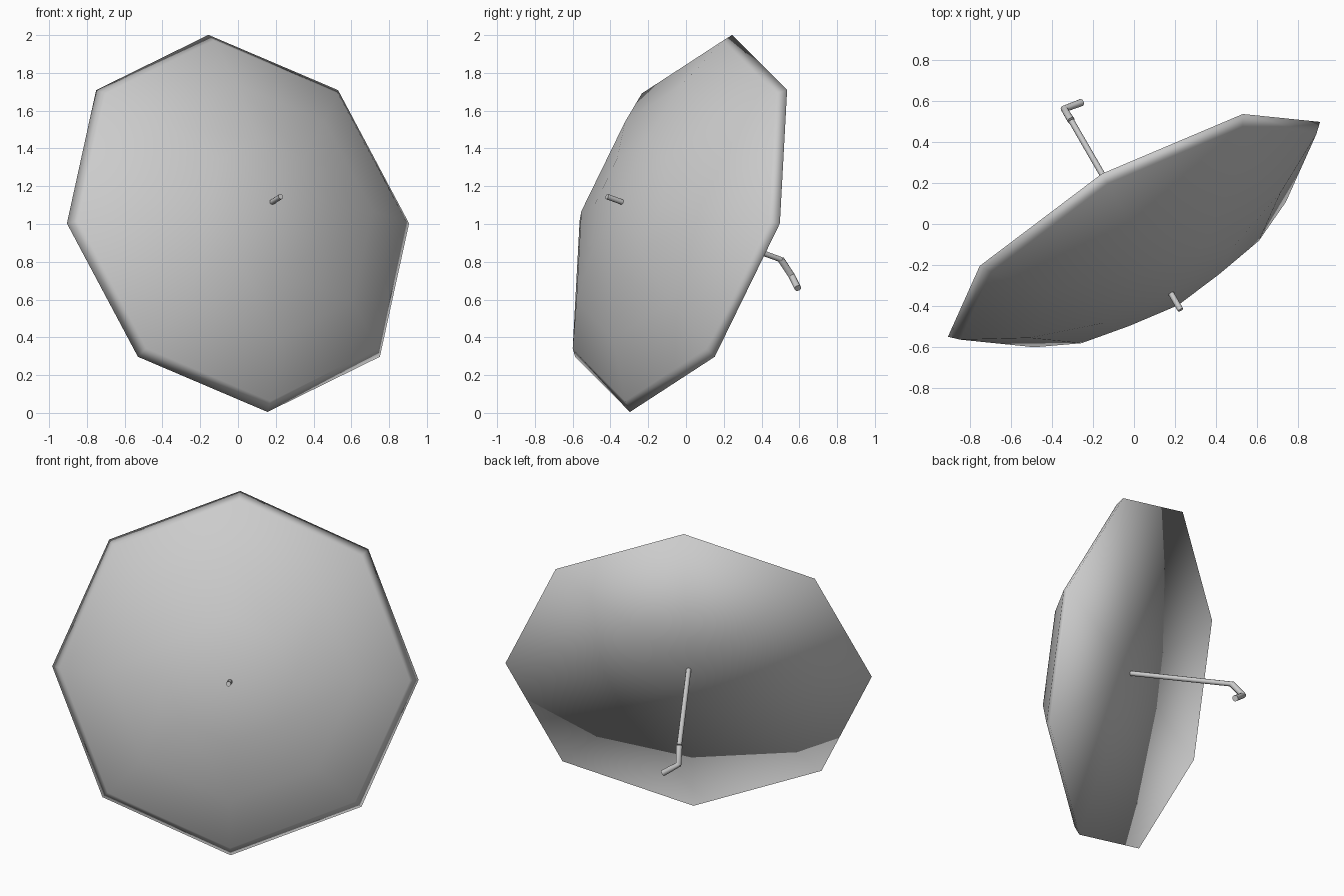
import bpy, bmesh, math
from mathutils import Matrix, Vector

old = bpy.data.objects.get("Cube")
if old:
    bpy.data.objects.remove(old, do_unlink=True)

# One pale grey for everything
grey = bpy.data.materials.new("pale_grey")
grey.use_nodes = True
colour = (0.6, 0.6, 0.6, 1)
grey.diffuse_color = colour
grey.node_tree.nodes["Principled BSDF"].inputs["Base Color"].default_value = colour

# Tilted frame: local z runs along the shaft to the tip, origin at the rim centre
frame = (Matrix.Translation((0, -0.026, 1.003))
         @ Matrix.Rotation(math.radians(30), 4, "Z")
         @ Matrix.Rotation(math.radians(72.6), 4, "X"))


def canopy():
    """Eight-sided dome closed by a flat underside, smooth all over."""
    sides = 8
    rings = [(0.36, 0.335), (0.705, 0.213), (1.0, 0.045), (1.046, 0)]
    bm = bmesh.new()
    apex = bm.verts.new((0, 0, 0.38))
    base = bm.verts.new((0, 0, 0))
    loops = []
    for radius, height in rings:
        loops.append([bm.verts.new((radius * math.cos(k * math.tau / sides),
                                    radius * math.sin(k * math.tau / sides),
                                    height)) for k in range(sides)])
    for k in range(sides):
        j = (k + 1) % sides
        bm.faces.new((apex, loops[0][k], loops[0][j]))
        for upper, lower in zip(loops, loops[1:]):
            bm.faces.new((upper[k], lower[k], lower[j], upper[j]))
        bm.faces.new((base, loops[-1][j], loops[-1][k]))
    bmesh.ops.recalc_face_normals(bm, faces=bm.faces)
    for face in bm.faces:
        face.smooth = True
    mesh = bpy.data.meshes.new("canopy")
    bm.to_mesh(mesh)
    bm.free()
    mesh.materials.append(grey)
    obj = bpy.data.objects.new("canopy", mesh)
    obj.matrix_world = frame
    bpy.context.collection.objects.link(obj)


def tube(name, points, radius):
    """Round capped rod through the points."""
    curve = bpy.data.curves.new(name, "CURVE")
    curve.dimensions = "3D"
    curve.bevel_depth = radius
    curve.bevel_resolution = 3
    curve.use_fill_caps = True
    spline = curve.splines.new("POLY")
    spline.points.add(len(points) - 1)
    for target, point in zip(spline.points, points):
        target.co = (*point, 1)
    curve.materials.append(grey)
    obj = bpy.data.objects.new(name, curve)
    bpy.context.collection.objects.link(obj)
    bpy.ops.object.select_all(action="DESELECT")
    obj.select_set(True)
    bpy.context.view_layer.objects.active = obj
    bpy.ops.object.convert(target="MESH")
    bpy.ops.object.shade_smooth_by_angle(angle=math.radians(40))


canopy()

# Shaft with its tip poking through the canopy
shaft_end = frame @ Vector((0, 0, -0.64))
tube("shaft", [frame @ Vector((0, 0, 0.475)), shaft_end], 0.0145)

# Bent handle
tube("handle", [shaft_end, (-0.34, 0.56, 0.725), (-0.255, 0.592, 0.66)], 0.018)
